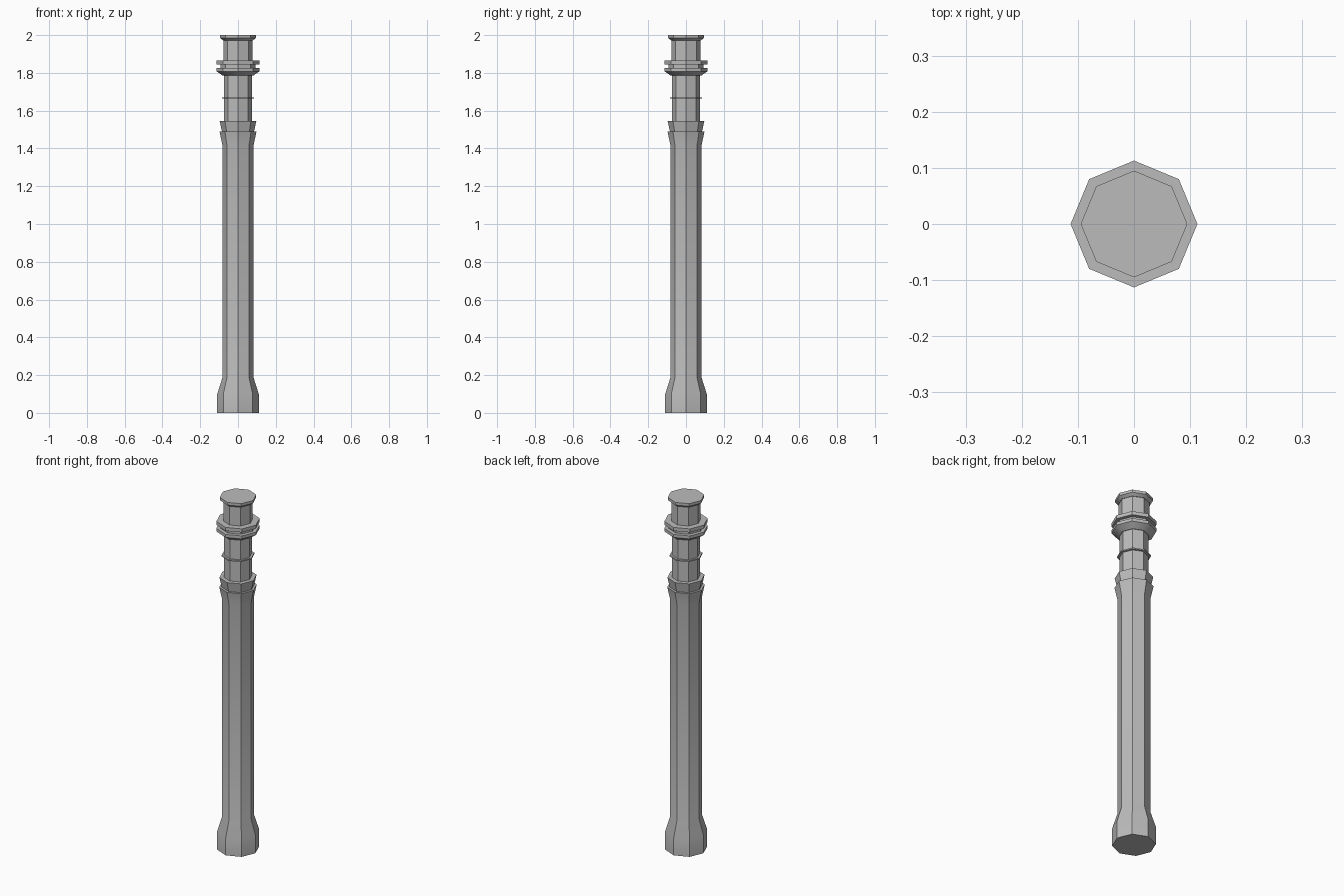
import bpy
import bmesh
import math

cube = bpy.data.objects.get("Cube")
if cube:
    bpy.data.objects.remove(cube, do_unlink=True)

SIDES = 8

grey = bpy.data.materials.new("plain_grey")
grey.use_nodes = True
colour = (0.5, 0.5, 0.5, 1)
grey.diffuse_color = colour
grey.node_tree.nodes["Principled BSDF"].inputs["Base Color"].default_value = colour


def turned_part(name, profile):
    """Closed octagonal part from (radius, height) points, bottom to top."""
    bm = bmesh.new()
    rings = []
    for radius, z in profile:
        angles = [math.tau * i / SIDES for i in range(SIDES)]
        rings.append([bm.verts.new((radius * math.cos(a), radius * math.sin(a), z))
                      for a in angles])
    for low, high in zip(rings, rings[1:]):
        for i in range(SIDES):
            j = (i + 1) % SIDES
            bm.faces.new((low[i], low[j], high[j], high[i]))
    bm.faces.new(rings[0][::-1])
    bm.faces.new(rings[-1])
    mesh = bpy.data.meshes.new(name)
    bm.to_mesh(mesh)
    bm.free()
    mesh.materials.append(grey)
    obj = bpy.data.objects.new(name, mesh)
    bpy.context.collection.objects.link(obj)
    bpy.ops.object.select_all(action="DESELECT")
    obj.select_set(True)
    bpy.context.view_layer.objects.active = obj
    bpy.ops.object.shade_smooth_by_angle(angle=math.radians(30))
    return obj


# Main column with a swollen foot and flared head
turned_part("shaft", [(0.11, 0), (0.11, 0.10), (0.083, 0.185),
                      (0.083, 1.42), (0.098, 1.49)])
# Tapered cup on the shaft
turned_part("shaft_cup", [(0.085, 1.49), (0.097, 1.545)])
# Slim neck with a thin ring
turned_part("lower_neck", [(0.073, 1.545), (0.073, 1.785)])
turned_part("neck_ring", [(0.085, 1.664), (0.085, 1.671)])
# Double collar with a groove
turned_part("collar", [(0.08, 1.785), (0.113, 1.808), (0.113, 1.825),
                       (0.092, 1.825), (0.092, 1.845),
                       (0.113, 1.845), (0.113, 1.865)])
# Upper neck and flared cap
turned_part("upper_neck", [(0.077, 1.865), (0.077, 1.975)])
turned_part("cap", [(0.079, 1.972), (0.095, 1.985), (0.095, 2.0)])
